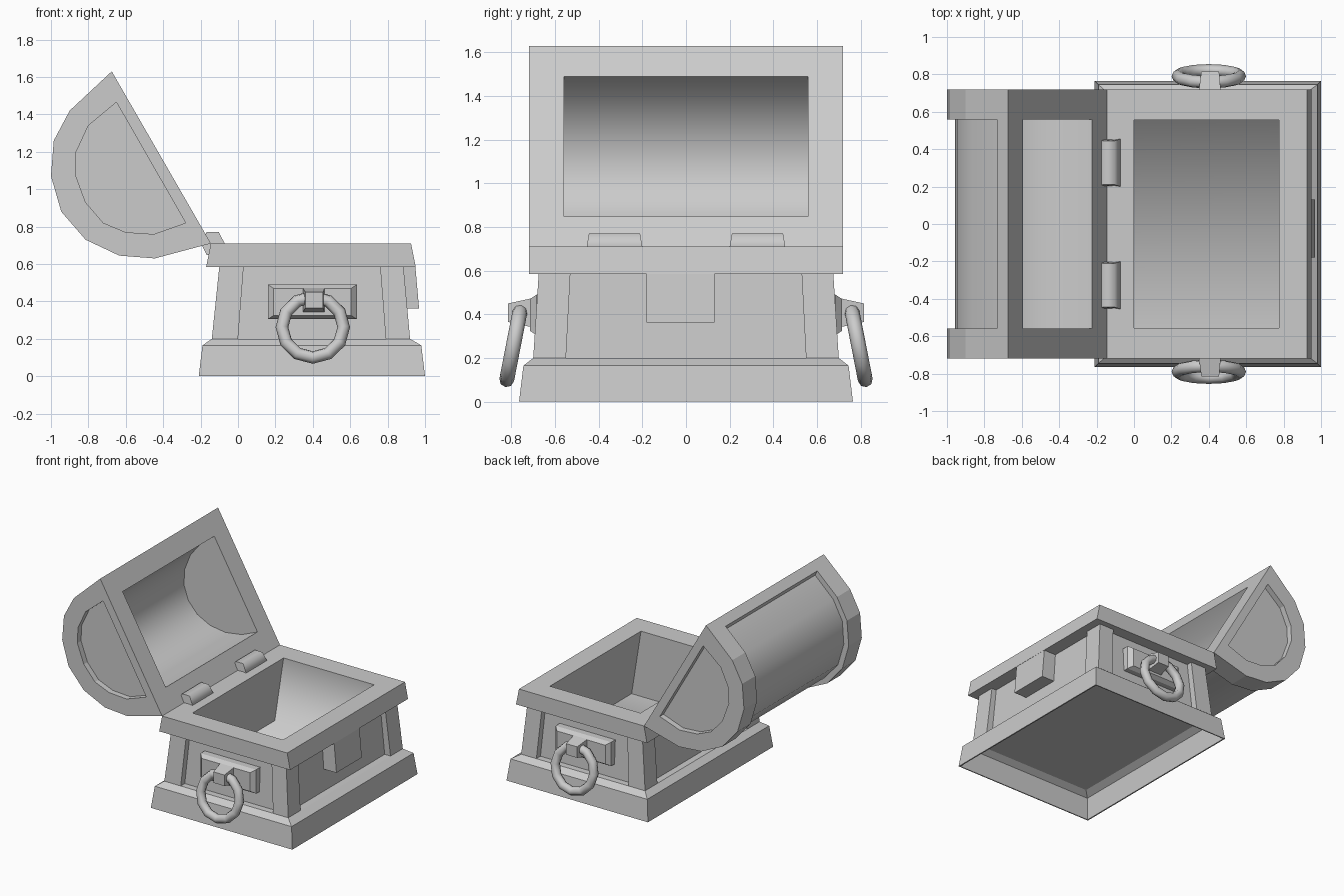
import bpy, bmesh, math
from mathutils import Vector

if "Cube" in bpy.data.objects:
    bpy.data.objects.remove(bpy.data.objects["Cube"])


def finish(bm, name, smooth=()):
    for f in smooth:
        if f.is_valid:
            f.smooth = True
    bmesh.ops.remove_doubles(bm, verts=bm.verts[:], dist=1e-4)
    bmesh.ops.recalc_face_normals(bm, faces=bm.faces[:])
    me = bpy.data.meshes.new(name)
    bm.to_mesh(me)
    bm.free()
    ob = bpy.data.objects.new(name, me)
    bpy.context.collection.objects.link(ob)
    return ob


def loft(bm, rings, caps=True, skip=()):
    """Join rings of points; skip = spans whose closing side stays open."""
    vs = [[bm.verts.new(p) for p in r] for r in rings]
    n = len(vs[0])
    bands = []
    for k, (a, b) in enumerate(zip(vs, vs[1:])):
        m = n - 1 if k in skip else n
        bands.append([bm.faces.new((a[i], a[(i + 1) % n], b[(i + 1) % n], b[i])) for i in range(m)])
    ends = [bm.faces.new(vs[0]), bm.faces.new(vs[-1])] if caps else []
    return bands, ends


def rect(x0, x1, y0, y1, z):
    return [(x0, y0, z), (x1, y0, z), (x1, y1, z), (x0, y1, z)]


# chest body: hollow foot, plinth, recessed walls, rim and inner cavity
bm = bmesh.new()
levels = [(-.13, .91, .69, .19), (-.18, .97, .735, .16), (-.20, .99, .757, 0), (-.21, 1.0, .765, 0),
          (-.19, .98, .745, .165),
          (-.14, .92, .70, .20), (-.09, .87, .65, .20), (-.06, .845, .63, .585), (-.17, .95, .72, .585),
          (-.145, .925, .72, .71), (0, .775, .557, .71), (-.075, .855, .557, .205)]
bands, ends = loft(bm, [rect(a, b, -y, y, z) for a, b, y, z in levels])
finish(bm, "chest_body", [bands[-1][2], ends[1]])

# four L-shaped corner posts
bm = bmesh.new()
for s in (-1, 1):
    for outer, edge, inner in (((-.14, -.10), (0, .03), (-.088, -.035)), ((.92, .885), (.79, .76), (.868, .82))):
        for x, y in ((edge, (.61, .59)), (inner, (.55, .53))):
            loft(bm, [rect(outer[0], x[0], s * y[0], s * .70, .2), rect(outer[1], x[1], s * y[1], s * .675, .585)])
finish(bm, "corner_posts")

# lock plate hanging from the rim
bm = bmesh.new()
loft(bm, [rect(.855, .968, -.18, .13, .362), rect(.84, .948, -.18, .13, .59)])
finish(bm, "lock_plate")

# lid, profiles in the xz plane
P = [(-.675, 1.63), (-.90, 1.42), (-.985, 1.26), (-1.0, 1.07), (-.945, .88), (-.815, .73),
     (-.635, .645), (-.445, .63), (-.145, .71)]
Q = [(-.65, 1.465), (-.80, 1.34), (-.865, 1.2), (-.87, 1.08), (-.815, .93), (-.72, .82),
     (-.60, .77), (-.45, .76), (-.28, .82)]
P = [Vector(p) for p in P]
Q = [Vector(q) for q in Q]
core = Vector((-.5, 1.1))


def shrink(p):
    return p + (core - p).normalized() * .042


def padded(pts, recess=False):
    a, b = pts[0].lerp(pts[1], .25), pts[-1].lerp(pts[-2], .25)
    f = shrink if recess else (lambda p: p)
    return [pts[0], a, f(a)] + [f(p) for p in pts[1:-1]] + [f(b), b, pts[-1]]


def ring(pts, y):
    return [(p.x, y, p.y) for p in pts]


bm = bmesh.new()
po, qo, ro = padded(P), padded(Q), padded(P, True)
sections = [(qo, -.675), (qo, -.72), (po, -.72), (po, -.56), (ro, -.56),
            (ro, .56), (po, .56), (po, .72), (qo, .72), (qo, .675)]
bands, ends = loft(bm, [ring(p, y) for p, y in sections], skip=(2, 3, 4, 5, 6))
smooth = bands[4][2:-2]
# opening frame and curved cavity under the lid
top, low = P[0], P[-1]
mid, along = (top + low) / 2, (top - low).normalized()
out = Vector((-along.y, along.x))
C = [mid + along * .37 * math.cos(math.pi * i / 10) + out * .47 * math.sin(math.pi * i / 10) for i in range(11)]
loft(bm, [[(p.x, s * y, p.y) for p, s in ((a, -1), (b, -1), (b, 1), (a, 1))]
          for a, b, y in ((top, low, .72), (C[0], C[-1], .56))], caps=False)
bands, ends = loft(bm, [ring(C, -.56), ring(C, .56)], skip=(0,))
smooth += bands[0]
bmesh.ops.dissolve_degenerate(bm, dist=1e-5, edges=bm.edges[:])
finish(bm, "lid", smooth)

# two hexagonal hinge barrels, slightly narrower at the top
bm = bmesh.new()
smooth = []
for y0, y1 in ((-.455, -.2), (.2, .455)):
    hexa = [(-.135 + .064 * math.cos(math.pi * i / 3), math.sin(math.pi * i / 3)) for i in range(6)]
    bands, ends = loft(bm, [[(x, y + d * .012 * max(h, 0), .71 + .07 * h) for x, h in hexa]
                            for y, d in ((y0, 1), (y1, -1))])
    smooth += bands[0]
finish(bm, "hinges", smooth)


# handle on each end: bevelled plate, bracket and hanging ring
def slab(x0, x1, z0, z1, y):
    return [(x0, y, z0), (x1, y, z0), (x1, y, z1), (x0, y, z1)]


for s, side in ((-1, "front"), (1, "back")):
    bm = bmesh.new()
    loft(bm, [slab(.16, .635, .305, .49, s * .62), slab(.16, .635, .305, .49, s * .685),
              slab(.19, .605, .325, .47, s * .715)])
    finish(bm, side + "_handle_plate")
    bm = bmesh.new()
    loft(bm, [slab(.345, .465, .34, .475, s * .70), slab(.36, .455, .365, .45, s * .815)])
    finish(bm, side + "_handle_bracket")
    bpy.ops.mesh.primitive_torus_add(major_segments=12, minor_segments=8, major_radius=.165, minor_radius=.034,
                                     location=(.4, s * .79, .262), rotation=(math.radians(90 + 11 * s), 0, 0))
    bpy.context.object.name = side + "_handle_ring"
    bpy.ops.object.shade_smooth()
